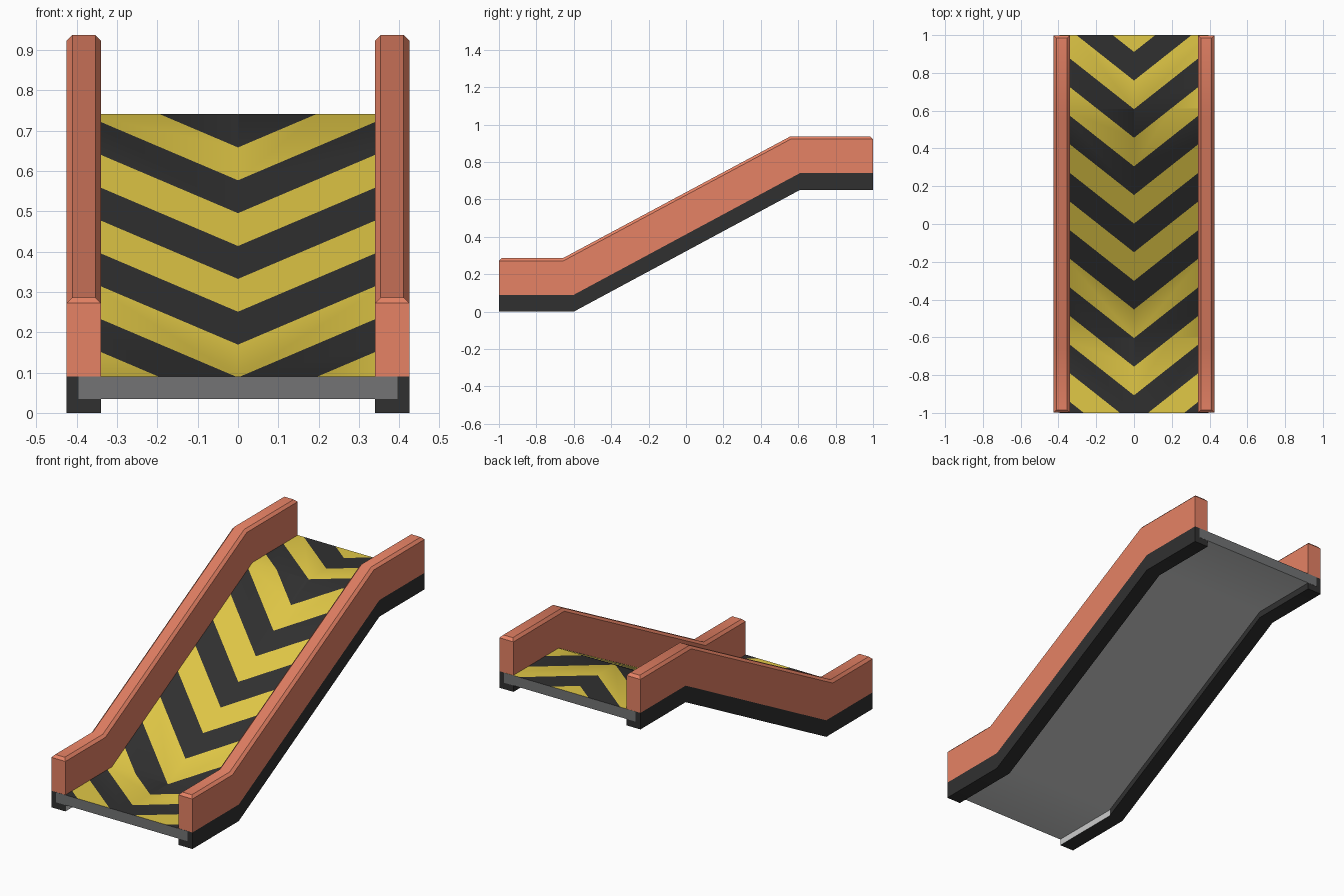
import bpy, bmesh, math
from mathutils import Vector

if "Cube" in bpy.data.objects:
    bpy.data.objects.remove(bpy.data.objects["Cube"])


def material(name, rgb):
    m = bpy.data.materials.new(name)
    lin = [((c / 255 + 0.055) / 1.055) ** 2.4 for c in rgb]
    m.diffuse_color = (*lin, 1)
    m.use_nodes = True
    m.node_tree.nodes["Principled BSDF"].inputs["Base Color"].default_value = m.diffuse_color
    return m


ORANGE = material("orange", (230, 130, 101))
YELLOW = material("yellow", (225, 200, 70))
DARK = material("charcoal", (48, 48, 48))
GRAY = material("gray", (115, 116, 117))
PALE = material("pale gray", (203, 204, 204))


def prism(x0, x1, lower, upper):
    """Solid between two side-view lines (y, z), built as strips along y."""
    bm = bmesh.new()
    rows = [[[bm.verts.new((x, y, z)) for x in (x0, x1)] for y, z in line]
            for line in (lower, upper)]
    lo, up = rows
    n = len(lower)
    for i in range(n - 1):
        for a, b, c, d in ((lo[i][0], lo[i + 1][0], lo[i + 1][1], lo[i][1]),
                           (up[i][0], up[i][1], up[i + 1][1], up[i + 1][0]),
                           (lo[i][0], up[i][0], up[i + 1][0], lo[i + 1][0]),
                           (lo[i][1], lo[i + 1][1], up[i + 1][1], up[i][1])):
            bm.faces.new((a, b, c, d))
    for i in (0, n - 1):
        bm.faces.new((lo[i][0], lo[i][1], up[i][1], up[i][0]))
    bmesh.ops.recalc_face_normals(bm, faces=bm.faces[:])
    return bm


def finish(name, bm, mats, mirror=False):
    me = bpy.data.meshes.new(name)
    bm.to_mesh(me)
    bm.free()
    for m in mats:
        me.materials.append(m)
    ob = bpy.data.objects.new(name, me)
    bpy.context.collection.objects.link(ob)
    # soft bends, sharp corners
    bpy.ops.object.select_all(action='DESELECT')
    ob.select_set(True)
    bpy.context.view_layer.objects.active = ob
    bpy.ops.object.shade_smooth_by_angle(angle=math.radians(33))
    if mirror:
        ob.modifiers.new("mirror", 'MIRROR').use_mirror_merge = False
    return ob


def line(dz, end=1.0):
    return [(-end, dz), (-0.6, dz), (0.61, 0.651 + dz), (end, 0.651 + dz)]


END = 0.999
# dark skirts under the rails, with a pale inner face at the low landing
bm = prism(0.34, 0.425, line(0, END), line(0.09, END))
bm.normal_update()
for f in bm.faces:
    if f.normal.x < -0.9 and f.calc_center_median().y < -0.6:
        f.material_index = 1
finish("rail_skirts", bm, [DARK, PALE], True)

# orange side rails with chamfered top
top = [(-END, 0.286), (-0.658, 0.286), (0.558, 0.937), (END, 0.937)]
bm = prism(0.34, 0.425, line(0.09, END), top)
bm.normal_update()
is_top = lambda f: f.normal.z > 0.5
edges = [e for e in bm.edges if sum(is_top(f) for f in e.link_faces) == 1]
bmesh.ops.bevel(bm, geom=edges, offset=0.014, segments=1, affect='EDGES')
finish("side_rails", bm, [ORANGE], True)

# deck slab whose top is cut into chevrons
bm = prism(-0.395, 0.395, line(0.035), line(0.09))
bm.normal_update()


def cut_top(co, no, side=0):
    fs = [f for f in bm.faces if f.normal.z > 0.5
          and (side == 0 or f.calc_center_median().x * side > 0)]
    geom = set(fs)
    for f in fs:
        geom.update(f.edges)
        geom.update(f.verts)
    bmesh.ops.bisect_plane(bm, geom=list(geom), dist=1e-5, plane_co=co, plane_no=no)
    bm.normal_update()


SLOPE, STEP, START = 0.79, 0.1515, 0.002
cut_top((0, 0, 0), (1, 0, 0))
for side in (-1, 1):
    for k in range(-9, 7):
        cut_top((0, START + k * STEP, 0), Vector((-SLOPE * side, 1, 0)).normalized(), side)
# striped top, pale underside, gray ends
for f in bm.faces:
    if f.normal.z > 0.5:
        c = f.calc_center_median()
        k = math.floor((c.y - SLOPE * abs(c.x) - START) / STEP)
        f.material_index = 1 if k % 2 == 0 else 2
    elif f.normal.z < -0.5:
        f.material_index = 3
finish("deck", bm, [GRAY, YELLOW, DARK, PALE])
